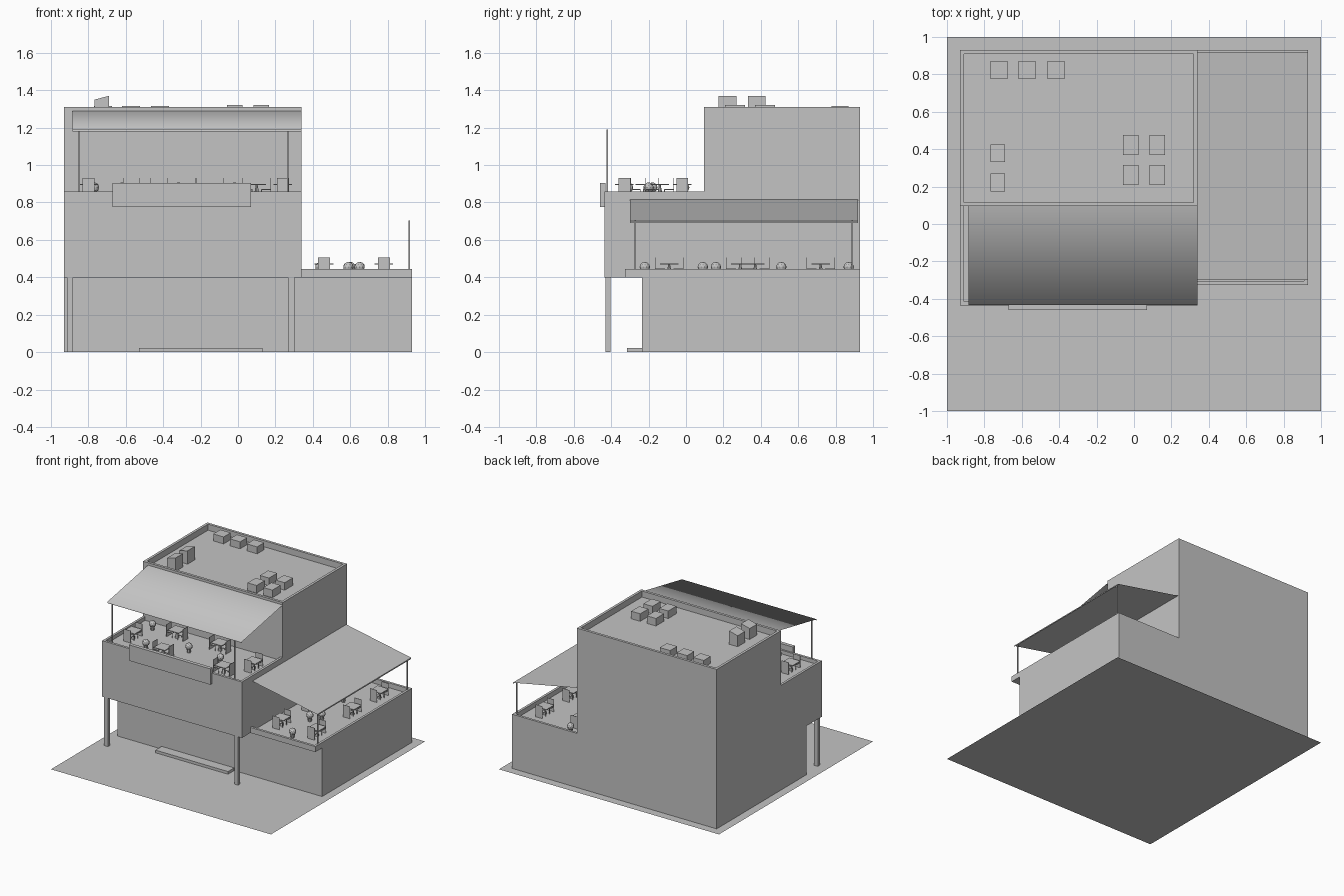
import bpy, bmesh
from mathutils import Matrix, Vector
from math import pi

cube = bpy.data.objects.get("Cube")
if cube:
    bpy.data.objects.remove(cube, do_unlink=True)

grey = bpy.data.materials.new("plain_grey")
grey.use_nodes = True
grey.diffuse_color = (0.55, 0.55, 0.55, 1)
grey.node_tree.nodes["Principled BSDF"].inputs["Base Color"].default_value = (0.55, 0.55, 0.55, 1)


def place(name, mesh, at=(0, 0, 0), turn=0):
    ob = bpy.data.objects.new(name, mesh)
    ob.location = at
    ob.rotation_euler.z = turn
    bpy.context.collection.objects.link(ob)
    return ob


def finish(name, bm):
    mesh = bpy.data.meshes.new(name)
    bm.to_mesh(mesh)
    bm.free()
    mesh.materials.append(grey)
    return mesh


def add_box(bm, x, y, z):
    """Add a box spanning the three given ranges and return its vertices."""
    size = Vector((x[1] - x[0], y[1] - y[0], z[1] - z[0]))
    mid = Vector((sum(x), sum(y), sum(z))) / 2
    m = Matrix.Translation(mid) @ Matrix.Diagonal(size).to_4x4()
    return bmesh.ops.create_cube(bm, size=1, matrix=m)["verts"]


def box(name, x, y, z):
    bm = bmesh.new()
    add_box(bm, x, y, z)
    return place(name, finish(name, bm))


def tray(name, x, y, z, wall, depth):
    """Box whose top is sunk to leave a parapet all round."""
    bm = bmesh.new()
    add_box(bm, x, y, z)
    bm.normal_update()
    top = max(bm.faces, key=lambda f: f.calc_center_median().z)
    bmesh.ops.inset_region(bm, faces=[top], thickness=wall)
    floor = bmesh.ops.extrude_discrete_faces(bm, faces=[top])["faces"][0]
    bmesh.ops.translate(bm, verts=floor.verts, vec=(0, 0, -depth))
    return place(name, finish(name, bm))


def sheet(name, profile, step, smooth=False):
    """Sweep a profile along a vector as a single-skin canopy."""
    bm = bmesh.new()
    a = [bm.verts.new(p) for p in profile]
    b = [bm.verts.new(Vector(p) + Vector(step)) for p in profile]
    for i in range(len(a) - 1):
        f = bm.faces.new((a[i], a[i + 1], b[i + 1], b[i]))
        f.smooth = smooth
    return place(name, finish(name, bm))


# Ground sheet
bm = bmesh.new()
bmesh.ops.create_grid(bm, x_segments=1, y_segments=1, size=1)
place("ground_slab", finish("ground_slab", bm))

# Building masses
box("ground_floor", (-.93, .93), (-.235, .93), (0, .4))
tray("balcony_floor", (-.93, .34), (-.435, .123), (.4, .86), .028, .03)
tray("upper_block", (-.93, .34), (.095, .93), (.4, 1.31), .03, .05)
tray("side_terrace", (.312, .93), (-.325, .93), (.4, .445), .028, .04)
box("front_step", (-.53, .13), (-.315, -.23), (0, .022))
box("front_fascia", (-.67, .07), (-.46, -.43), (.775, .905))
for side, x in (("right", -.898), ("left", .285)):
    box(side + "_column", (x - .017, x + .017), (-.43, -.404), (0, .4))

# Canopies, each a sloping sheet with a short hanging lip
sheet("front_canopy", [(-.885, .095, 1.29), (-.885, -.433, 1.19), (-.885, -.433, 1.18)],
      (1.225, 0, 0), smooth=True)
sheet("side_canopy", [(.34, -.3, .815), (.93, -.3, .70), (.93, -.3, .69)], (0, 1.22, 0))


def pole(name, x, y, z0, z1, r=.004):
    return box(name, (x - r, x + r), (y - r, y + r), (z0, z1))


for x in (-.85, .265):
    pole("front_canopy_pole", x, -.42, .83, 1.19)
for y in (-.272, .89):
    pole("side_canopy_pole", .915, y, .405, .703)

# Rooftop units
for x in (-.722, -.572, -.417):
    box("rear_roof_unit", (x - .047, x + .047), (.777, .869), (1.26, 1.317))
for x in (-.018, .125):
    for y in (.262, .422):
        box("roof_unit", (x - .041, x + .041), (y - .053, y + .053), (1.26, 1.322))
for y in (.222, .378):
    bm = bmesh.new()
    for v in add_box(bm, (-.767, -.69), (y - .047, y + .047), (1.26, 1.37)):
        if v.co.z > 1.3 and v.co.x < -.73:
            v.co.z -= .02
    place("sloped_roof_unit", finish("sloped_roof_unit", bm))

# Shared furniture meshes
bm = bmesh.new()
add_box(bm, (-.05, .05), (-.05, .05), (.064, .07))
bmesh.ops.create_cone(bm, cap_ends=True, segments=8, radius1=.016, radius2=.005,
                      depth=.064, matrix=Matrix.Translation((0, 0, .032)))
table_mesh = finish("table", bm)

bm = bmesh.new()
add_box(bm, (-.032, .032), (.028, .031), (0, .1))
add_box(bm, (-.028, .028), (-.022, .028), (.038, .043))
for s in (-1, 1):
    add_box(bm, (s * .026 - .002, s * .026 + .002), (-.022, -.018), (0, .038))
chair_mesh = finish("chair", bm)

bm = bmesh.new()
bmesh.ops.create_icosphere(bm, subdivisions=2, radius=.028, matrix=Matrix.Translation((0, 0, .05)))
bmesh.ops.create_cone(bm, cap_ends=True, segments=8, radius1=.014, radius2=.018,
                      depth=.03, matrix=Matrix.Translation((0, 0, .015)))
bush_mesh = finish("potted_bush", bm)


def dining_set(x, y, z, turn):
    place("table", table_mesh, (x, y, z), turn)
    for t in (turn, turn + pi):
        offset = Matrix.Rotation(t, 3, 'Z') @ Vector((0, .045, 0))
        place("chair", chair_mesh, Vector((x, y, z)) + offset, t)


# Terrace furniture
for x, y in ((.46, -.09), (.46, .29), (.46, .72), (.78, -.09), (.78, .37), (.78, .72)):
    dining_set(x, y, .405, 0)
for x, y in ((.65, -.22), (.59, .09), (.65, .16), (.6, .51), (.44, .87)):
    place("potted_bush", bush_mesh, (x, y, .405))

# Balcony furniture
for x, y, turn in ((-.8, -.22, 0), (-.54, -.02, pi / 2), (-.45, -.33, pi / 2),
                   (-.15, -.02, pi / 2), (.1, -.33, pi / 2), (.24, -.14, 0)):
    dining_set(x, y, .83, turn)
for x, y in ((-.77, -.01), (-.32, -.18), (-.02, -.2), (-.62, -.31)):
    place("potted_bush", bush_mesh, (x, y, .83))
